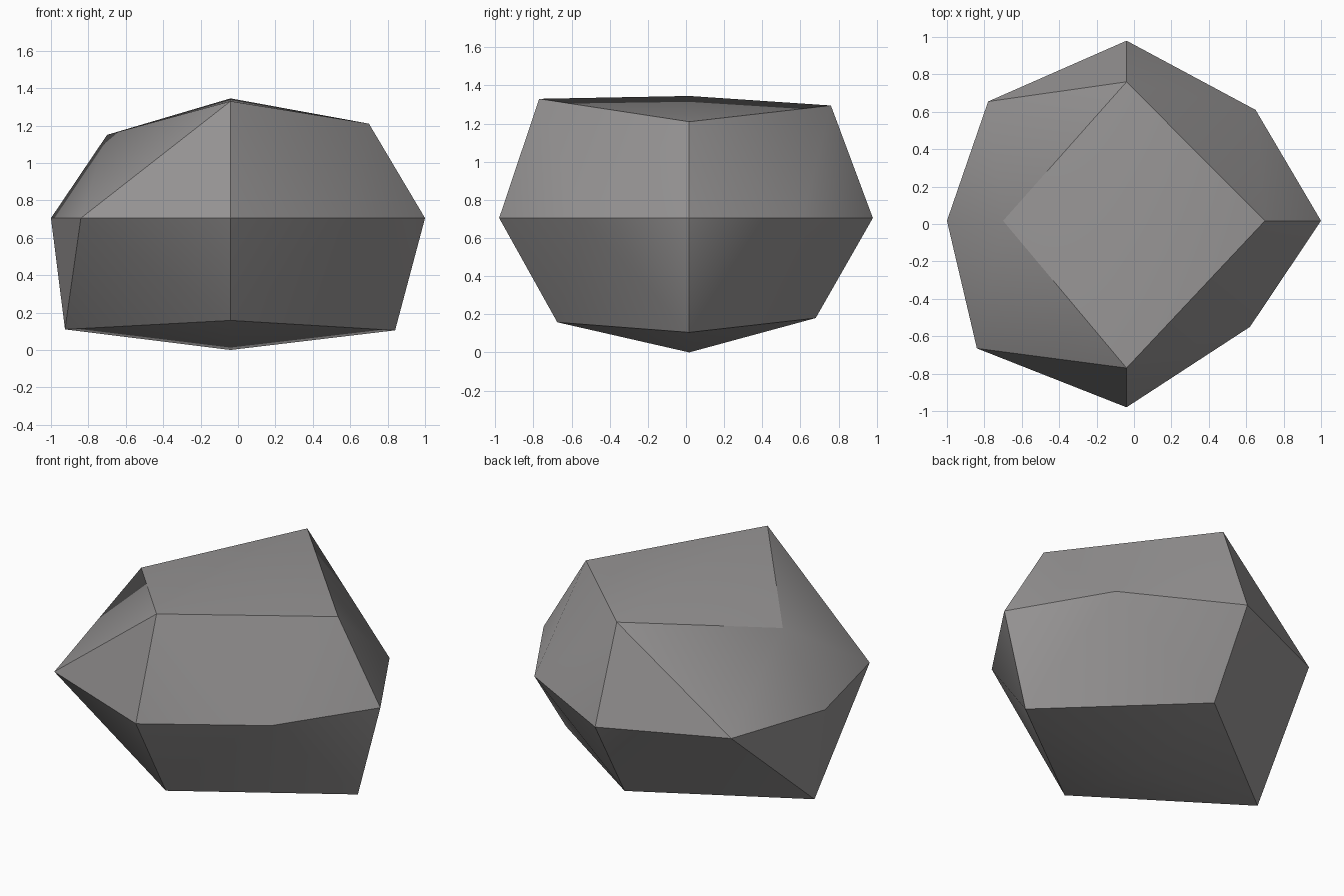
import bpy
import bmesh
import math

if "Cube" in bpy.data.objects:
    bpy.data.objects.remove(bpy.data.objects["Cube"])

# Boulder: an octahedron subdivided once, with its corners pushed about
CX, CY, EQ = -0.04, 0.017, 0.705   # pole axis and waist height

# Six poles of the octahedron
poles = {
    "T": (CX, CY, 1.345), "B": (CX, CY, 0.0),
    "E": (1.0, CY, EQ), "W": (-1.0, CY, EQ),
    "N": (CX, 0.98, EQ), "S": (CX, -0.98, EQ),
}
# Displaced midpoints of its twelve edges
mids = {
    "TE": (0.70, CY, 1.21), "TW": (-0.70, CY, 1.15),
    "TN": (CX, 0.76, 1.295), "TS": (CX, -0.77, 1.33),
    "BE": (0.84, CY, 0.105), "BW": (-0.925, CY, 0.11),
    "BN": (CX, 0.68, 0.18), "BS": (CX, -0.675, 0.158),
    "NE": (0.65, 0.61, EQ), "NW": (-0.78, 0.655, EQ),
    "SE": (0.62, -0.55, EQ), "SW": (-0.84, -0.665, EQ),
}

bm = bmesh.new()
v = {k: bm.verts.new(p) for k, p in {**poles, **mids}.items()}

# Four triangles in each of the eight octants
for cap in "TB":
    for ns in "NS":
        for ew in "EW":
            a, b, c = cap + ns, cap + ew, ns + ew
            for tri in ((cap, a, b), (ns, a, c), (ew, b, c), (a, b, c)):
                bm.faces.new([v[k] for k in tri])
bmesh.ops.recalc_face_normals(bm, faces=bm.faces)

mesh = bpy.data.meshes.new("boulder")
bm.to_mesh(mesh)
bm.free()
rock = bpy.data.objects.new("boulder", mesh)
bpy.context.collection.objects.link(rock)

# Stone colour
stone = bpy.data.materials.new("stone grey")
stone.diffuse_color = (0.31, 0.30, 0.30, 1)
stone.use_nodes = True
stone.node_tree.nodes["Principled BSDF"].inputs["Base Color"].default_value = stone.diffuse_color
mesh.materials.append(stone)

# Soft shading with the sharp ridges kept
bpy.context.view_layer.objects.active = rock
rock.select_set(True)
bpy.ops.object.shade_smooth_by_angle(angle=math.radians(30))
